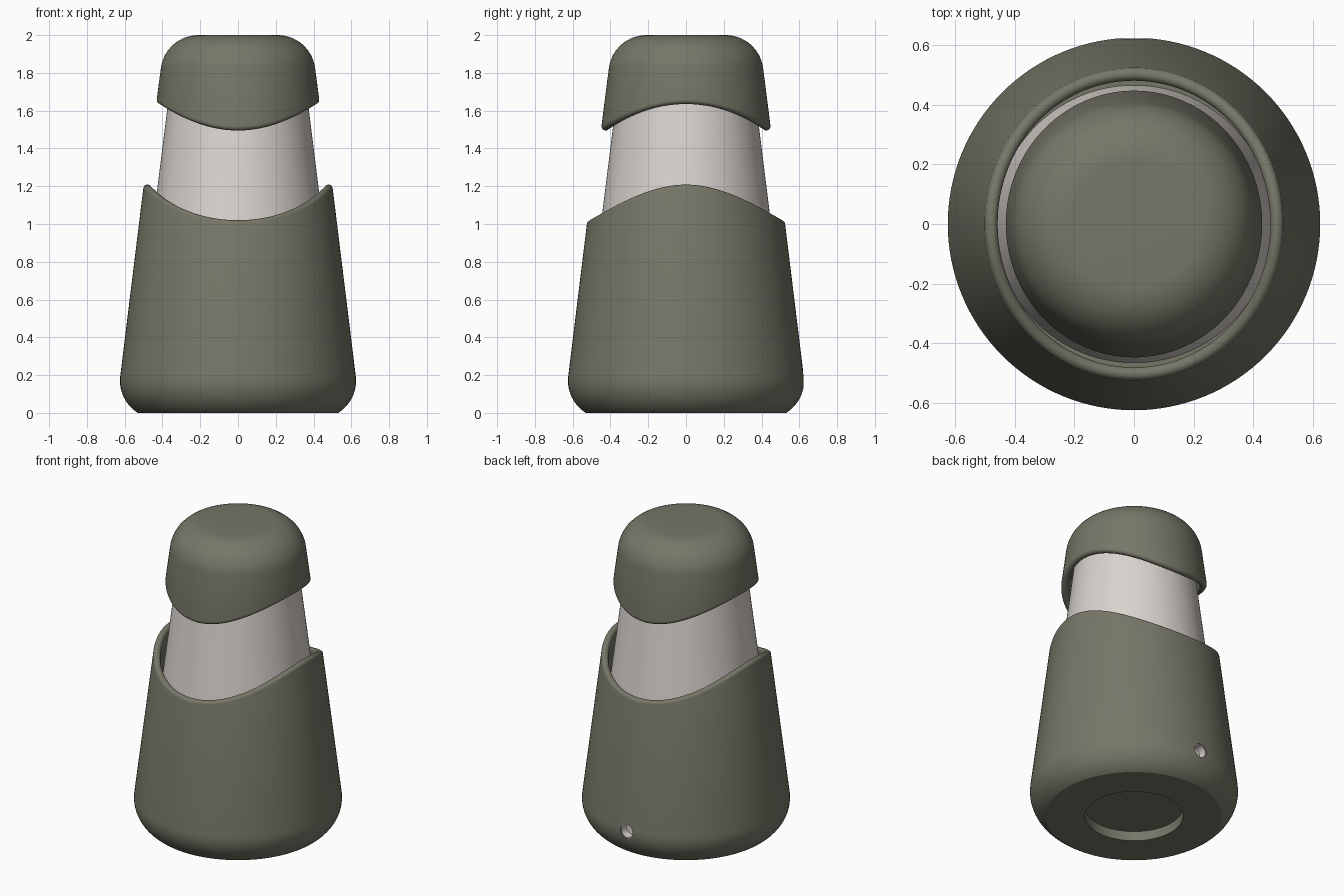
import bpy, math

if "Cube" in bpy.data.objects:
    bpy.data.objects.remove(bpy.data.objects["Cube"])

SEG = 128


def material(name, rgb):
    m = bpy.data.materials.new(name)
    m.diffuse_color = (*rgb, 1)
    m.use_nodes = True
    m.node_tree.nodes["Principled BSDF"].inputs["Base Color"].default_value = m.diffuse_color
    return m


olive = material("olive_grey", (0.181, 0.181, 0.138))
pale = material("pale_warm_grey", (0.70, 0.655, 0.62))


def lathe(name, profile, mat, seg=SEG):
    """Revolve profile(angle) -> [(r, z)...]; first and last points are on the axis."""
    rows = [profile(2 * math.pi * i / seg) for i in range(seg)]
    n = len(rows[0]) - 2
    verts = [(0, 0, rows[0][0][1]), (0, 0, rows[0][-1][1])]
    for i, row in enumerate(rows):
        a = 2 * math.pi * i / seg
        verts += [(r * math.cos(a), r * math.sin(a), z) for r, z in row[1:-1]]
    faces = []
    for i in range(seg):
        p, q = 2 + i * n, 2 + (i + 1) % seg * n
        faces.append((0, q, p))
        faces += [(p + k, q + k, q + k + 1, p + k + 1) for k in range(n - 1)]
        faces.append((1, p + n - 1, q + n - 1))
    me = bpy.data.meshes.new(name)
    me.from_pydata(verts, [], faces)
    me.materials.append(mat)
    ob = bpy.data.objects.new(name, me)
    bpy.context.collection.objects.link(ob)
    return ob


def arc(cx, cz, r, a0, a1, steps):
    out = []
    for i in range(steps + 1):
        a = math.radians(a0 + (a1 - a0) * i / steps)
        out.append((cx + r * math.cos(a), cz + r * math.sin(a)))
    return out


def smooth(ob):
    bpy.ops.object.select_all(action='DESELECT')
    ob.select_set(True)
    bpy.context.view_layer.objects.active = ob
    bpy.ops.object.shade_smooth_by_angle(angle=math.radians(30))


LIP = 0.022  # half thickness of the rolled rims


# Base shell: recessed underside, rounded foot, tapered wall, wavy rolled rim
def base_profile(a):
    x = 0.5 * math.cos(a)
    h = 1.02 + 0.757 - math.sqrt(0.757 ** 2 - x * x)
    wall = lambda z: 0.625 - (z - 0.19) * 0.124
    zc = h - LIP
    pts = [(0, 0.063), (0.295, 0.063), (0.295, 0)]
    pts += arc(0.425, 0.17, 0.2, -58.2, 7, 14)
    pts += arc(wall(zc) - LIP, zc, LIP, 7, 180, 10)
    pts += [(wall(zc) - 2 * LIP, 0.88), (0, 0.88)]
    return pts


# Cap: domed edge, flared skirt, wavy rolled rim
def cap_profile(a):
    y = 0.45 * math.sin(a)
    h = 1.635 - (0.793 - math.sqrt(0.793 ** 2 - y * y))
    wall = lambda z: 0.41 + (1.82 - z) * 0.124
    zc = h + LIP
    pts = [(0, 1.72), (wall(zc) - 2 * LIP, 1.72)]
    pts += arc(wall(zc) - LIP, zc, LIP, -180, 7, 10)
    pts += arc(0.21, 1.8, 0.2, 7, 90, 14)
    pts.append((0, 2.0))
    return pts


base = lathe("base_shell", base_profile, olive)
cap = lathe("cap", cap_profile, olive)

# Pale tapered core between base and cap
core = lathe("core_diffuser", lambda a: [(0, 0.86), (0.468, 0.86), (0.358, 1.74), (0, 1.74)], pale)

# Small round port at the back of the base
cutter = lathe("port_cutter", lambda a: [(0, 0), (0.046, 0), (0.046, 0.2), (0, 0.2)], pale, 32)
port = lathe("port_lining", lambda a: [(0, -0.01), (0.047, -0.01), (0.047, 0.062), (0.041, 0.062),
                                       (0.041, 0.01), (0, 0.01)], pale, 32)
for ob in (cutter, port):
    ob.rotation_euler.x = -math.pi / 2
    ob.location = (0, 0.555, 0.18)
cutter.hide_render = True
mod = base.modifiers.new("port_hole", 'BOOLEAN')
mod.operation = 'DIFFERENCE'
mod.solver = 'EXACT'
mod.object = cutter
bpy.context.view_layer.update()
bpy.context.view_layer.objects.active = base
bpy.ops.object.modifier_apply(modifier=mod.name)
bpy.data.objects.remove(cutter)

for ob in (base, cap, core, port):
    smooth(ob)
